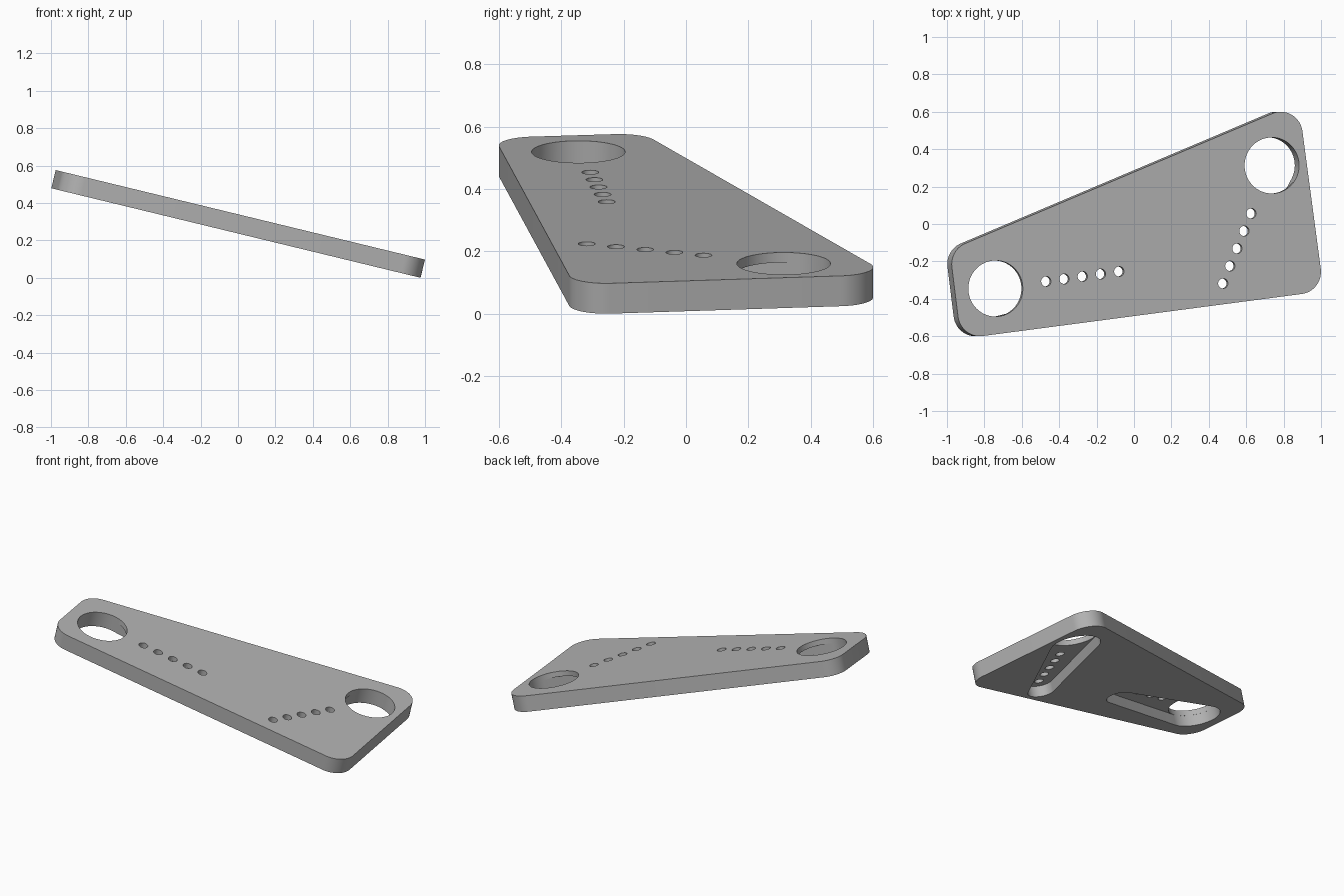
import bpy, bmesh
from math import atan, cos, sin, tau
from mathutils import Vector
from mathutils.geometry import convex_hull_2d

default = bpy.data.objects.get("Cube")
if default:
    bpy.data.objects.remove(default, do_unlink=True)

TILT = atan(0.2424)
THICK = 0.1
FLOOR = 0.033      # plate left above the underside pockets
HOLE_R = 0.15
CORNER_R = 0.12


def flat(x, y):
    """Position on the untilted plate for a position seen from above."""
    return Vector((x / cos(TILT), y))


def hull(circles, steps=64):
    """Outline wrapped tightly around a set of (centre, radius) circles."""
    pts = [c + r * Vector((cos(tau * i / steps), sin(tau * i / steps)))
           for c, r in circles for i in range(steps)]
    return [pts[i] for i in convex_hull_2d(pts)]


def prisms(name, outlines, bottom, top):
    """One object holding an upright solid for each outline."""
    bm = bmesh.new()
    for outline in outlines:
        face = bm.faces.new([bm.verts.new((p.x, p.y, bottom)) for p in outline])
        raised = bmesh.ops.extrude_face_region(bm, geom=[face])["geom"]
        bmesh.ops.translate(bm, vec=(0, 0, top - bottom),
                            verts=[g for g in raised if isinstance(g, bmesh.types.BMVert)])
    bmesh.ops.recalc_face_normals(bm, faces=bm.faces)
    mesh = bpy.data.meshes.new(name)
    bm.to_mesh(mesh)
    bm.free()
    obj = bpy.data.objects.new(name, mesh)
    bpy.context.collection.objects.link(obj)
    return obj


def cut(target, cutter):
    cutter.hide_render = True
    mod = target.modifiers.new("cut", "BOOLEAN")
    mod.operation = "DIFFERENCE"
    mod.solver = "EXACT"
    mod.object = cutter
    bpy.ops.object.modifier_apply(modifier=mod.name)
    bpy.data.objects.remove(cutter, do_unlink=True)


# Four-cornered plate with rounded corners, top face at local z = 0
corners = [(0.785, 0.48), (0.883, -0.255), (-0.825, -0.48), (-0.858, -0.215)]
plate = prisms("plate", [hull([(flat(*c), CORNER_R) for c in corners])], -THICK, 0)
bpy.context.view_layer.objects.active = plate
plate.select_set(True)

# Each slot: large hole centre, first and last small hole
slots = [((-0.74, -0.345), (-0.47, -0.307), (-0.08, -0.254)),
         ((0.737, 0.313), (0.627, 0.056), (0.476, -0.318))]
pockets, holes = [], []
for large, first, last in slots:
    large, first, last = flat(*large), flat(*first), flat(*last)
    pockets.append(hull([(large, HOLE_R + 0.0005), (last, 0.08)]))
    holes.append(hull([(large, HOLE_R)]))
    holes += [hull([(first.lerp(last, i / 4), 0.027)], 32) for i in range(5)]

# Tapered pockets in the underside, then the through holes
cut(plate, prisms("pocket_cutter", pockets, -THICK - 0.05, -FLOOR))
cut(plate, prisms("hole_cutter", holes, -THICK - 0.05, 0.05))

# Grey finish
grey = bpy.data.materials.new("grey")
grey.use_nodes = True
colour = (0.45, 0.45, 0.45, 1)
grey.diffuse_color = colour
grey.node_tree.nodes["Principled BSDF"].inputs["Base Color"].default_value = colour
plate.data.materials.clear()
plate.data.materials.append(grey)

# Smooth walls, then tilt the plate down towards +x
bpy.ops.object.shade_smooth_by_angle()
plate.rotation_euler.y = TILT
plate.location.z = 0.34
